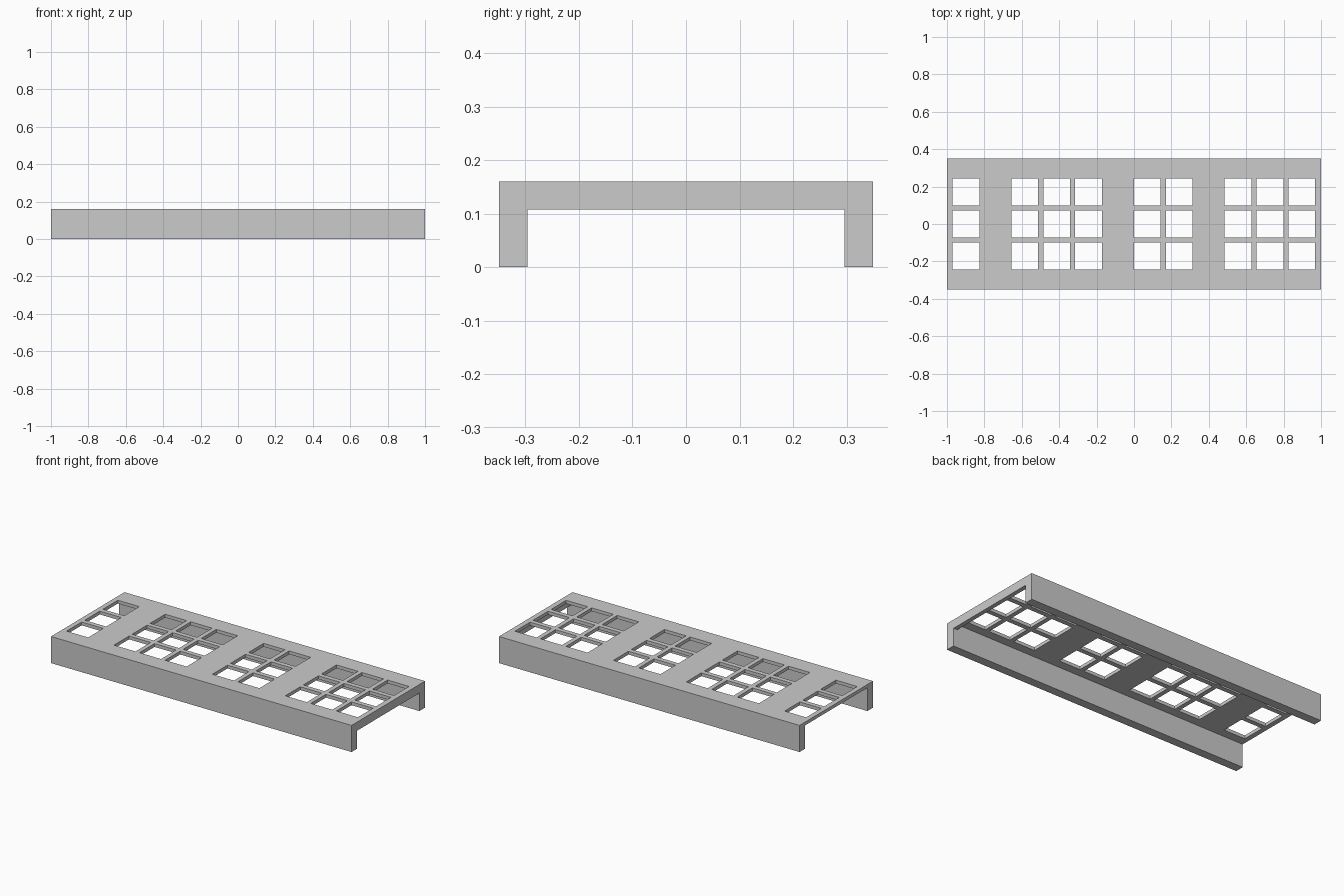
import bpy, bmesh

cube = bpy.data.objects.get("Cube")
if cube:
    bpy.data.objects.remove(cube, do_unlink=True)

LENGTH, WIDTH, HEIGHT = 2.0, 0.698, 0.16
LEG, LIP = 0.053, 0.026               # thickness of the long legs and the end lip
UNDERSIDE, LIP_BOTTOM = 0.14, 0.108   # heights of the deck underside and lip bottom
HOLE, STEP, GROUP_GAP = 0.143, 0.17, 0.315

# Left edges of the hole columns, in groups of 1, 3, 2 and 3
columns, x = [], -0.97
for count in (1, 3, 2, 3):
    columns += [x + i * STEP for i in range(count)]
    x = columns[-1] + GROUP_GAP
rows = [i * STEP * 1.01 - HOLE / 2 for i in (-1, 0, 1)]


def cuts(starts, *extra):
    """Sorted grid lines: both edges of every hole, plus extra lines."""
    return sorted(starts + [s + HOLE for s in starts] + list(extra))


def in_hole(value, starts):
    return any(s < value < s + HOLE for s in starts)


leg_inner = WIDTH / 2 - LEG
lip_inner = LENGTH / 2 - LIP
xs = cuts(columns, -LENGTH / 2, lip_inner, LENGTH / 2)
ys = cuts(rows, -WIDTH / 2, -leg_inner, leg_inner, WIDTH / 2)

# Deck underside as a grid of cells with the holes left open
bm = bmesh.new()
grid = [[bm.verts.new((x, y, UNDERSIDE)) for y in ys] for x in xs]
for i in range(len(xs) - 1):
    for j in range(len(ys) - 1):
        mid_x, mid_y = (xs[i] + xs[i + 1]) / 2, (ys[j] + ys[j + 1]) / 2
        if not (in_hole(mid_x, columns) and in_hole(mid_y, rows)):
            bm.faces.new((grid[i][j], grid[i + 1][j], grid[i + 1][j + 1], grid[i][j + 1]))


def extrude(faces, dz, keep=False):
    out = bmesh.ops.extrude_face_region(bm, geom=faces, use_keep_orig=keep)
    moved = [g for g in out["geom"] if isinstance(g, bmesh.types.BMVert)]
    bmesh.ops.translate(bm, verts=moved, vec=(0, 0, dz))


def cells(height, rule):
    """Horizontal faces at a height whose centre satisfies the rule."""
    return [f for f in bm.faces
            if all(abs(v.co.z - height) < 1e-4 for v in f.verts)
            and rule(f.calc_center_median())]


def on_leg(c):
    return abs(c.y) > leg_inner


def on_rim(c):
    return on_leg(c) or c.x > lip_inner


# Thicken the deck upward, pull the rim down to the lip, then the legs to the ground
extrude(list(bm.faces), HEIGHT - UNDERSIDE, keep=True)
extrude(cells(UNDERSIDE, on_rim), LIP_BOTTOM - UNDERSIDE)
extrude(cells(LIP_BOTTOM, on_leg), -LIP_BOTTOM)

# Merge coplanar cells and face everything outward
bmesh.ops.recalc_face_normals(bm, faces=bm.faces)
bmesh.ops.dissolve_limit(bm, angle_limit=0.01, verts=bm.verts, edges=bm.edges)
bmesh.ops.recalc_face_normals(bm, faces=bm.faces)

mesh = bpy.data.meshes.new("perforated_cover")
bm.to_mesh(mesh)
bm.free()
cover = bpy.data.objects.new("perforated_cover", mesh)
bpy.context.collection.objects.link(cover)

GREY = (0.6, 0.6, 0.6, 1)
grey = bpy.data.materials.new("plain grey")
grey.use_nodes = True
grey.diffuse_color = GREY
grey.node_tree.nodes["Principled BSDF"].inputs["Base Color"].default_value = GREY
mesh.materials.append(grey)
